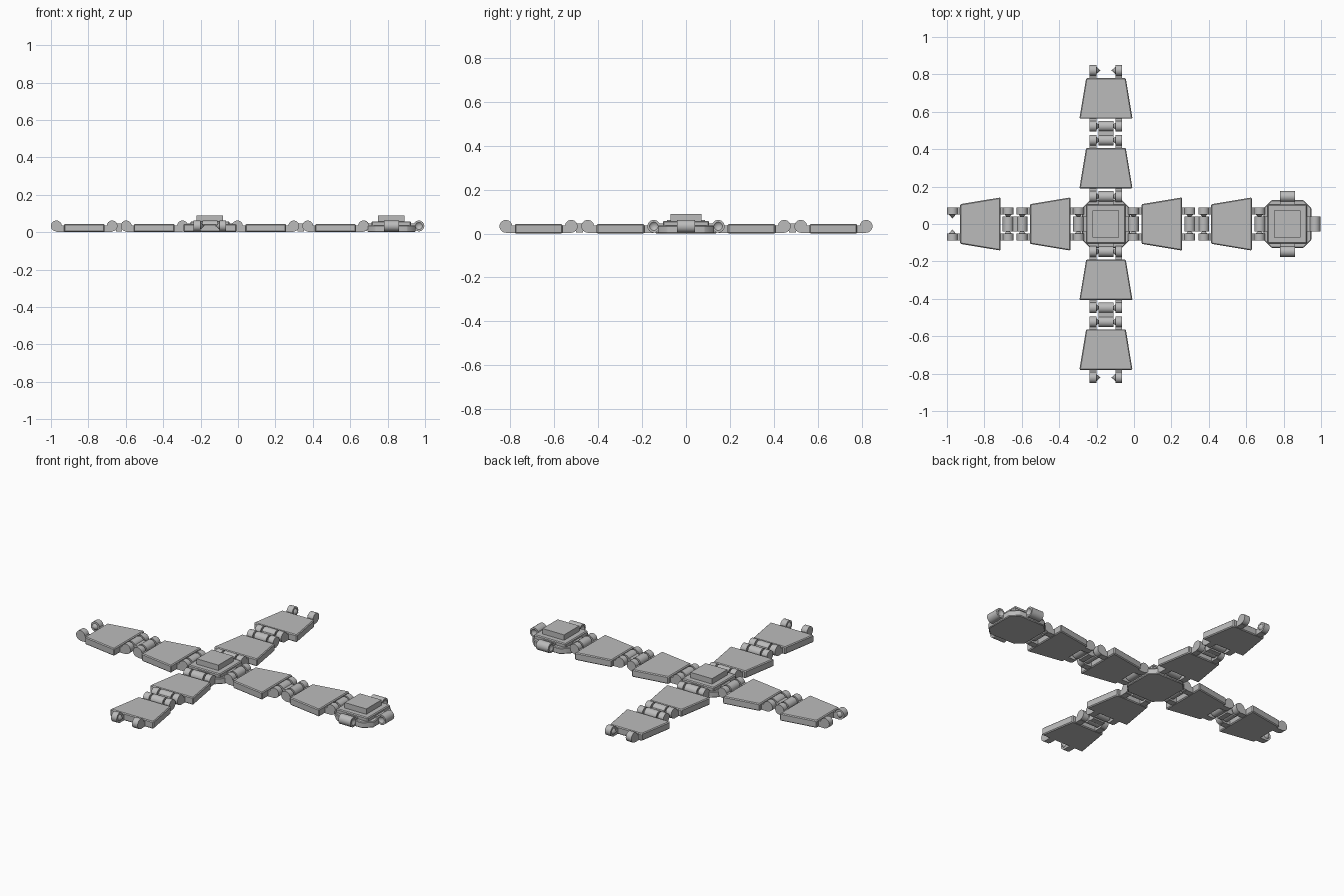
import bpy, bmesh, math
from mathutils import Matrix, Vector

cube = bpy.data.objects.get("Cube")
if cube:
    bpy.data.objects.remove(cube, do_unlink=True)

grey = bpy.data.materials.new("plain grey")
grey.use_nodes = True
colour = (0.5, 0.5, 0.5, 1)
grey.diffuse_color = colour
grey.node_tree.nodes["Principled BSDF"].inputs["Base Color"].default_value = colour

HUB_X = -0.15        # centre of the cross
END_X = 0.82         # centre of the lid hub
AXIS_Z, R = 0.033, 0.029
BARREL = 0.04        # half length of a hinge barrel
EAR_IN, EAR_OUT = 0.05, 0.087
parts = []


def prism(bm, outline, z0, z1, chamfer=0):
    """Extrude a flat outline between two heights, with softened edges."""
    base = [bm.verts.new((x, y, z0)) for x, y in outline]
    top = [bm.verts.new((x, y, z1)) for x, y in outline]
    n = len(outline)
    faces = [bm.faces.new(base[::-1]), bm.faces.new(top)]
    for i in range(n):
        j = (i + 1) % n
        faces.append(bm.faces.new((base[i], base[j], top[j], top[i])))
    if chamfer:
        edges = list({e for f in faces for e in f.edges})
        bmesh.ops.bevel(bm, geom=edges, offset=chamfer, segments=1, affect='EDGES')


def box(bm, x0, x1, y0, y1, z0, z1, chamfer=0):
    prism(bm, [(x0, y0), (x1, y0), (x1, y1), (x0, y1)], z0, z1, chamfer)


def lathe(bm, x, profile, steps=24):
    """Turn a (distance, radius) profile about a hinge axis along y."""
    pts = [bm.verts.new((x, d, AXIS_Z + r)) for d, r in profile]
    edges = [bm.edges.new(pair) for pair in zip(pts, pts[1:])]
    made = bmesh.ops.spin(bm, geom=pts + edges, cent=(x, 0, AXIS_Z), axis=(0, 1, 0),
                          angle=math.tau, steps=steps)
    bmesh.ops.remove_doubles(bm, verts=bm.verts[:], dist=0.0001)


def barrel(bm, x):
    """Hinge barrel with a conical socket in each end."""
    half = [(-0.022, 0), (-BARREL, 0.019), (-BARREL, R)]
    lathe(bm, x, half + [(-d, r) for d, r in reversed(half)])


def ears(bm, x, edge):
    """Pair of hinge ears with inward cone pins, tied to a panel edge."""
    for s in (-1, 1):
        profile = [(0.029, 0), (EAR_IN, 0.018), (EAR_IN, R), (EAR_OUT, R), (EAR_OUT, 0)]
        lathe(bm, x, [(s * d, r) for d, r in profile])
        y0, y1 = sorted((s * EAR_IN, s * EAR_OUT))
        box(bm, min(x, edge), max(x, edge), y0, y1, 0.002, 0.036)


def finish(bm, name, centre, angle=0):
    bmesh.ops.recalc_face_normals(bm, faces=bm.faces[:])
    bm.transform(Matrix.Translation(Vector((centre, 0, 0))) @ Matrix.Rotation(angle, 4, 'Z'))
    mesh = bpy.data.meshes.new(name)
    bm.to_mesh(mesh)
    bm.free()
    mesh.materials.append(grey)
    obj = bpy.data.objects.new(name, mesh)
    bpy.context.collection.objects.link(obj)
    parts.append(obj)


def hub(name, centre):
    """Octagonal foot, square body, raised block and four hinge barrels."""
    bm = bmesh.new()
    a, b = 0.128, 0.085
    prism(bm, [(a, -b), (a, b), (b, a), (-b, a), (-a, b), (-a, -b), (-b, -a), (b, -a)],
          0, 0.036, 0.004)
    box(bm, -0.105, 0.105, -0.105, 0.105, 0.01, 0.058, 0.005)
    box(bm, -0.071, 0.071, -0.071, 0.071, 0.05, 0.09)
    finish(bm, name, centre)
    for i, side in enumerate(("left", "back", "right", "front")):
        bm = bmesh.new()
        barrel(bm, 0.147)
        box(bm, 0.1, 0.126, -BARREL, BARREL, 0.004, 0.045)
        finish(bm, f"{name}_{side}_barrel", centre, i * math.pi / 2)


def panel(name, start, inner_axis, outer_axis, outer_wide, angle):
    """Tapered plate with hinge ears at both ends."""
    bm = bmesh.new()
    end = start + 0.217
    w0, w1 = (0.106, 0.142) if outer_wide else (0.142, 0.106)
    prism(bm, [(start, -w0), (end, -w1), (end, w1), (start, w0)], 0, 0.044, 0.005)
    ears(bm, inner_axis, start + 0.01)
    ears(bm, outer_axis, end - 0.01)
    finish(bm, name, HUB_X, angle)


def link(name, angle):
    """Double barrel link between two panels."""
    bm = bmesh.new()
    barrel(bm, 0.448)
    barrel(bm, 0.523)
    box(bm, 0.469, 0.502, -BARREL, BARREL, 0.004, 0.045)
    finish(bm, name, HUB_X, angle)


hub("centre_hub", HUB_X)
hub("lid_hub", END_X)

# four arms; every plate tapers the same way along its axis
for i, (side, outer_wide) in enumerate((("left", True), ("back", False),
                                        ("right", False), ("front", True))):
    turn = i * math.pi / 2
    panel(f"{side}_inner_panel", 0.19, 0.147, 0.448, outer_wide, turn)
    link(f"{side}_link", turn)
    panel(f"{side}_outer_panel", 0.563, 0.523, 0.821, outer_wide, turn)

# smooth barrels, crisp edges
bpy.ops.object.select_all(action='DESELECT')
for obj in parts:
    obj.select_set(True)
bpy.context.view_layer.objects.active = parts[0]
bpy.ops.object.shade_smooth_by_angle(angle=math.radians(30))
